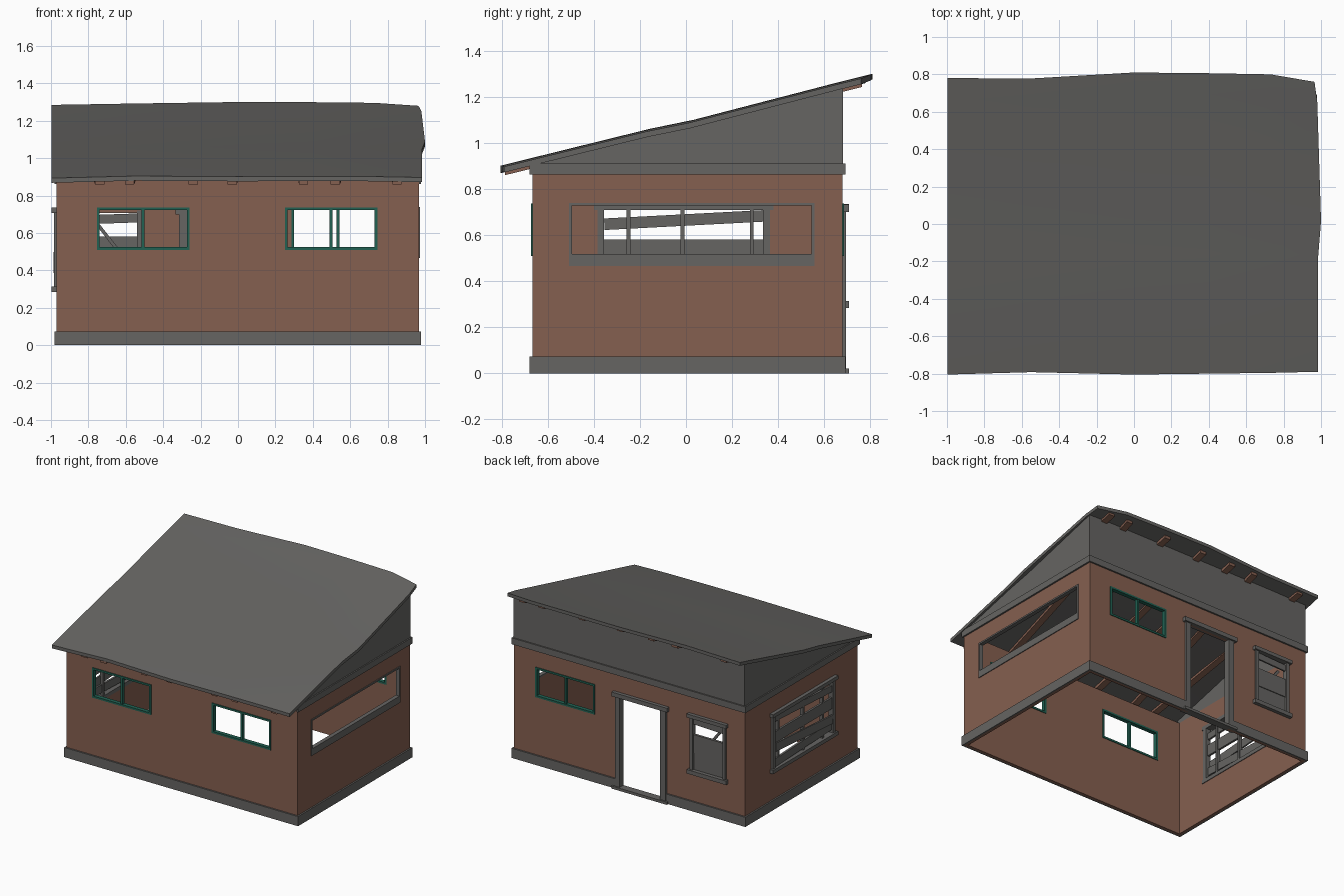
import bpy, bmesh, math
from mathutils import Vector

if "Cube" in bpy.data.objects:
    bpy.data.objects.remove(bpy.data.objects["Cube"])


def material(name, col):
    m = bpy.data.materials.new(name)
    m.diffuse_color = (*col, 1)
    m.use_nodes = True
    m.node_tree.nodes["Principled BSDF"].inputs["Base Color"].default_value = m.diffuse_color
    return m


BROWN = material("brown_wall", (0.235, 0.115, 0.08))
GREY = material("weathered_grey", (0.132, 0.129, 0.123))
TEAL = material("teal_frame", (0.015, 0.12, 0.085))

# Each side of the house: u runs along the wall, v is height, d is outward depth
SIDES = {
    "front": lambda u, v, d: Vector((u, -0.667 - d, v)),
    "back": lambda u, v, d: Vector((u, 0.68 + d, v)),
    "left": lambda u, v, d: Vector((-0.97 - d, u, v)),
    "right": lambda u, v, d: Vector((0.967 + d, u, v)),
}
RANGE = {"front": (-0.97, 0.967), "back": (-0.97, 0.967),
         "left": (-0.667, 0.68), "right": (-0.667, 0.68)}


def finish(name, bm, mat):
    bmesh.ops.recalc_face_normals(bm, faces=bm.faces)
    me = bpy.data.meshes.new(name)
    bm.to_mesh(me)
    bm.free()
    me.materials.append(mat)
    ob = bpy.data.objects.new(name, me)
    bpy.context.collection.objects.link(ob)
    return ob


def hexa(bm, bottom, top):
    a = [bm.verts.new(p) for p in bottom]
    b = [bm.verts.new(p) for p in top]
    bm.faces.new(a)
    bm.faces.new(b)
    for i in range(4):
        j = (i + 1) % 4
        bm.faces.new((a[i], a[j], b[j], b[i]))


def boards(name, side, items, mat):
    """items: (u0, u1, v0, v1, d0, d1, tilt in degrees)"""
    bm = bmesh.new()
    f = SIDES[side]
    for u0, u1, v0, v1, d0, d1, tilt in items:
        cu, cv = (u0 + u1) / 2, (v0 + v1) / 2
        c, s = math.cos(math.radians(tilt)), math.sin(math.radians(tilt))
        pts = [(cu + (u - cu) * c - (v - cv) * s, cv + (u - cu) * s + (v - cv) * c)
               for u, v in ((u0, v0), (u1, v0), (u1, v1), (u0, v1))]
        hexa(bm, [f(u, v, d0) for u, v in pts], [f(u, v, d1) for u, v in pts])
    return finish(name, bm, mat)


def frame(u0, u1, v0, v1, w, d0, d1):
    return [(u0, u1, v0, v0 + w, d0, d1, 0), (u0, u1, v1 - w, v1, d0, d1, 0),
            (u0, u0 + w, v0, v1, d0, d1, 0), (u1 - w, u1, v0, v1, d0, d1, 0)]


def wall(side, holes):
    """Wall plate with rectangular openings (u0, u1, v0, v1)"""
    a, b = RANGE[side]
    us = sorted({a, b, *[h[0] for h in holes], *[h[1] for h in holes]})
    vs = sorted({0.0, 0.88, *[h[2] for h in holes], *[h[3] for h in holes]})
    bm = bmesh.new()
    f = SIDES[side]
    grid = [[(bm.verts.new(f(u, v, 0)), bm.verts.new(f(u, v, -0.02))) for v in vs] for u in us]

    def solid(i, j):
        if not (0 <= i < len(us) - 1 and 0 <= j < len(vs) - 1):
            return False
        u, v = (us[i] + us[i + 1]) / 2, (vs[j] + vs[j + 1]) / 2
        return not any(h[0] < u < h[1] and h[2] < v < h[3] for h in holes)

    for i in range(len(us) - 1):
        for j in range(len(vs) - 1):
            if not solid(i, j):
                continue
            ring = [grid[i][j], grid[i + 1][j], grid[i + 1][j + 1], grid[i][j + 1]]
            bm.faces.new([r[0] for r in ring])
            bm.faces.new([r[1] for r in reversed(ring)])
            for k, (di, dj) in enumerate(((0, -1), (1, 0), (0, 1), (-1, 0))):
                if not solid(i + di, j + dj):
                    p, q = ring[k], ring[(k + 1) % 4]
                    bm.faces.new((p[0], q[0], q[1], p[1]))
    bmesh.ops.delete(bm, geom=[v for v in bm.verts if not v.link_faces], context='VERTS')
    return finish(side + "_wall", bm, BROWN)


# Brown walls with openings
wall("front", [(-0.755, -0.26, 0.51, 0.735), (0.25, 0.745, 0.51, 0.735)])
wall("back", [(0.285, 0.785, 0.51, 0.735), (-0.28, 0.08, 0.0, 0.70), (-0.80, -0.53, 0.31, 0.71)])
wall("left", [(-0.36, 0.34, 0.31, 0.71)])
wall("right", [(-0.507, 0.557, 0.512, 0.735)])

# Base trim (broken at the door) and the band under the upper wall
for s, (a, b) in RANGE.items():
    e = 0.012
    spans = [(a - e, -0.28), (0.08, b + e)] if s == "back" else [(a - e, b + e)]
    boards(s + "_base_trim", s, [(p, q, 0, 0.073, 0, e, 0) for p, q in spans], GREY)
    if s != "front":
        boards(s + "_upper_band", s, [(a - e, b + e, 0.862, 0.91, 0, e, 0)], GREY)


# Roof slope
def roof_z(y):
    return 0.898 + 0.247 * (y + 0.81)


# Upper grey walls: two sloped gables and the tall back strip
for s in ("left", "right"):
    bm = bmesh.new()
    prof = [(-0.667, 0.87), (0.68, 0.87), (0.68, roof_z(0.68) - 0.02), (-0.667, roof_z(-0.667) - 0.02)]
    hexa(bm, [SIDES[s](u, v, -0.02) for u, v in prof], [SIDES[s](u, v, 0.002) for u, v in prof])
    finish(s + "_gable", bm, GREY)
boards("back_upper_wall", "back", [(-0.97, 0.967, 0.87, roof_z(0.68) - 0.025, -0.02, 0.002, 0)], GREY)

# Warped roof sheet: columns of (x, front y, back y, lift)
cols = [(-0.998, -0.805, 0.78, -0.006), (-0.55, -0.792, 0.778, 0.002), (0, -0.805, 0.81, 0.002),
        (0.4, -0.80, 0.806, 0.002), (0.73, -0.796, 0.80, 0.0), (0.985, -0.79, 0.76, -0.006)]
rows = [(0, 0, 0), (0.4, 0, 0), (0.52, 0.015, -0.008), (0.93, -0.005, 0), (1, -0.02, 0)]
bm = bmesh.new()
layers = []
for drop in (0, 0.025):
    layers.append([[bm.verts.new((x + (dx if x > 0.9 else 0), yf + (yb - yf) * t,
                                  roof_z(yf + (yb - yf) * t) + lift + dz - drop))
                    for t, dx, dz in rows] for x, yf, yb, lift in cols])
nc, nr = len(cols), len(rows)
for g in layers:
    for i in range(nc - 1):
        for j in range(nr - 1):
            bm.faces.new((g[i][j], g[i + 1][j], g[i + 1][j + 1], g[i][j + 1]))
rim = ([(i, 0) for i in range(nc)] + [(nc - 1, j) for j in range(1, nr)]
       + [(i, nr - 1) for i in range(nc - 2, -1, -1)] + [(0, j) for j in range(nr - 2, 0, -1)])
for (i, j), (k, l) in zip(rim, rim[1:] + rim[:1]):
    bm.faces.new((layers[0][i][j], layers[0][k][l], layers[1][k][l], layers[1][i][j]))
roof = finish("roof", bm, GREY)
for p in roof.data.polygons:
    p.use_smooth = True
roof.data.set_sharp_from_angle(angle=math.radians(30))

# Brown rafters under the roof: (x at front, x at back)
bm = bmesh.new()
for xf, xb in ((-0.74, -0.85), (-0.58, -0.44), (-0.24, -0.24), (-0.03, 0.02),
               (0.35, 0.34), (0.52, 0.68), (0.85, 0.84)):
    ends = []
    for x, y in ((xf, -0.785), (xb, 0.765)):
        z = roof_z(y) - 0.022
        ends.append([(x - 0.025, y, z - 0.022), (x + 0.025, y, z - 0.022), (x + 0.025, y, z), (x - 0.025, y, z)])
    hexa(bm, *ends)
finish("rafters", bm, BROWN)

# Teal sliding windows
for n, s, u0, u1 in (("front_left", "front", -0.755, -0.26), ("front_right", "front", 0.25, 0.745),
                     ("back", "back", 0.285, 0.785)):
    m = (u0 + u1) / 2
    boards(n + "_teal_window", s, frame(u0, u1, 0.51, 0.737, 0.014, -0.025, 0.006)
           + [(m - 0.008, m + 0.008, 0.51, 0.737, -0.02, 0.002, 0)], TEAL)

# Long window on the right wall with its deep sill
boards("right_window_frame", "right", frame(-0.507, 0.557, 0.505, 0.74, 0.012, -0.025, 0.006)
       + [(-0.507, 0.557, 0.465, 0.51, 0, 0.006, 0)], GREY)

# Door casing, head and threshold
boards("door_frame", "back", [(-0.315, -0.27, 0, 0.705, -0.03, 0.015, 0), (0.07, 0.11, 0, 0.705, -0.03, 0.015, 0),
                              (-0.335, 0.13, 0.70, 0.732, -0.03, 0.027, 0),
                              (-0.335, 0.13, 0, 0.02, -0.03, 0.027, 0)], GREY)

# Small back window with a broken upper sash and boarded lower half
boards("small_back_window", "back", [
    (-0.83, -0.50, 0.708, 0.735, -0.02, 0.027, 0), (-0.83, -0.50, 0.283, 0.313, -0.02, 0.027, 0),
    (-0.815, -0.79, 0.30, 0.72, -0.025, 0.014, 0), (-0.54, -0.515, 0.30, 0.72, -0.025, 0.014, 0),
    (-0.80, -0.53, 0.44, 0.58, -0.015, 0.004, 0), (-0.80, -0.53, 0.31, 0.442, -0.015, -0.002, 0),
    (-0.80, -0.53, 0.652, 0.70, -0.012, 0.0, 2), (-0.78, -0.60, 0.56, 0.578, -0.03, -0.018, -52)], GREY)

# Boarded-up left window: casing, upright bars and crooked planks
boards("left_window_frame", "left", [
    (-0.40, 0.38, 0.708, 0.735, -0.025, 0.027, 0), (-0.40, 0.38, 0.285, 0.313, -0.025, 0.027, 0),
    (-0.385, -0.355, 0.30, 0.72, -0.025, 0.015, 0), (0.335, 0.365, 0.30, 0.72, -0.025, 0.015, 0)]
    + [(y - 0.008, y + 0.008, 0.31, 0.71, -0.02, 0.006, 0) for y in (-0.25, -0.015, 0.285)], GREY)
boards("left_window_planks", "left", [
    (-0.355, 0.335, 0.64, 0.69, -0.01, 0.006, 3), (-0.36, 0.34, 0.495, 0.58, -0.01, 0.006, 0),
    (-0.35, 0.33, 0.41, 0.475, 0.004, 0.016, 4), (-0.35, 0.33, 0.325, 0.385, -0.01, 0.006, -2)], GREY)
